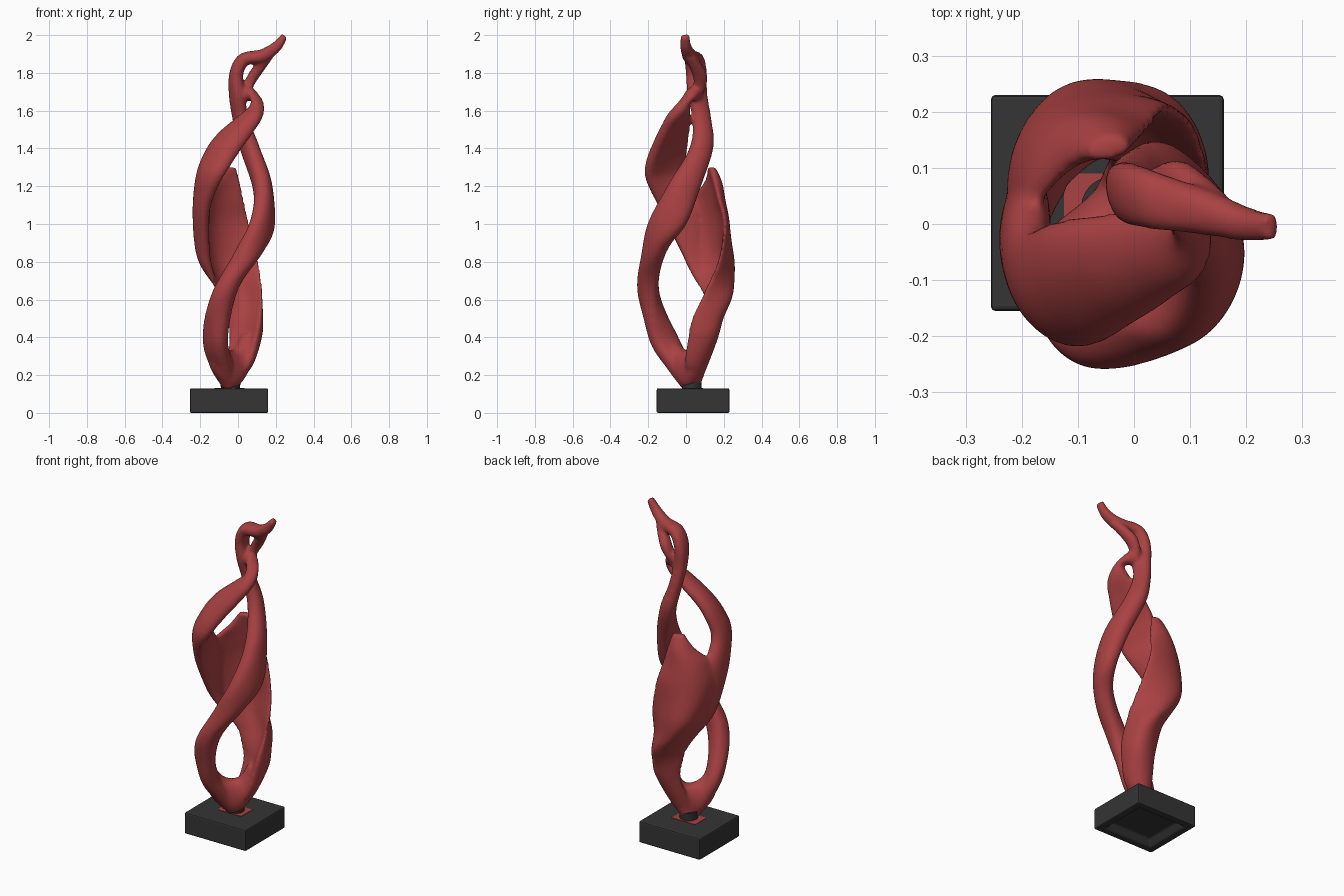
import bpy, bmesh, math
from mathutils import Vector


def material(name, rgb):
    m = bpy.data.materials.new(name)
    m.diffuse_color = (*rgb, 1)
    return m


red = material("brick red", (0.40, 0.053, 0.055))
dark = material("charcoal", (0.035, 0.035, 0.035))


def add_object(name, bm, mat):
    bmesh.ops.recalc_face_normals(bm, faces=bm.faces)
    me = bpy.data.meshes.new(name)
    bm.to_mesh(me)
    bm.free()
    me.materials.append(mat)
    ob = bpy.data.objects.new(name, me)
    bpy.context.collection.objects.link(ob)
    return ob


def spline(k, i, t):
    # Catmull-Rom between keys i and i + 1
    a, b, c, d = (k[min(max(j, 0), len(k) - 1)] for j in (i - 1, i, i + 1, i + 2))
    return [0.5 * (2 * q + (r - p) * t + (2 * p - 5 * q + 4 * r - s) * t * t
                   + (3 * q - p - 3 * r + s) * t ** 3) for p, q, r, s in zip(a, b, c, d)]


def ribbon(bm, keys, level=False, steps=8, n=32):
    # key: one edge xyz, other edge xyz, outward bulge, half thickness
    rows = [spline(keys, i, s / steps) for i in range(len(keys) - 1) for s in range(steps)]
    rows.append(list(keys[-1]))
    mids = [(Vector(r[:3]) + Vector(r[3:6])) / 2 for r in rows]
    rings = []
    for i, r in enumerate(rows):
        p, q = Vector(r[:3]), Vector(r[3:6])
        tan = mids[min(i + 1, len(mids) - 1)] - mids[max(i - 1, 0)]
        if level:
            tan = Vector((0, 0, 1))
        nor = tan.cross(q - p).normalized()
        ring = []
        for k in range(n):
            a = 2 * math.pi * k / n
            u, s = math.cos(a), math.sin(a)
            off = r[6] * (1 - u * u) + r[7] * math.copysign(abs(s) ** .75, s)
            ring.append(bm.verts.new(mids[i] + (q - p) * u / 2 + nor * off))
        rings.append(ring)
    for a, b in zip(rings, rings[1:]):
        for k in range(n):
            bm.faces.new((a[k], a[(k + 1) % n], b[(k + 1) % n], b[k]))
    bm.faces.new(rings[0])
    bm.faces.new(rings[-1])


bm = bmesh.new()

# Front strand, winding up to the pointed tip
ribbon(bm, [
    (-.01, .00, .14, -.07, .04, .14, 0, .04),
    (-.04, -.09, .25, -.13, .01, .25, .0, .05),
    (-.07, -.19, .40, -.17, -.05, .40, .0, .052),
    (.00, -.20, .65, -.14, -.18, .63, .01, .058),
    (.12, -.12, .85, -.01, -.21, .85, .01, .056),
    (.165, .00, 1.0, .08, -.20, 1.0, .01, .055),
    (.11, .08, 1.2, .13, -.10, 1.2, .01, .052),
    (.03, .14, 1.4, .09, .02, 1.4, .005, .046),
    (-.01, .13, 1.55, .04, .04, 1.55, 0, .038),
    (-.03, .11, 1.68, .02, .01, 1.68, 0, .038),
    (-.02, .11, 1.79, .00, .00, 1.79, 0, .036),
    (.02, .10, 1.87, .04, -.01, 1.87, 0, .035),
    (.12, .065, 1.895, .13, -.02, 1.885, 0, .034),
    (.20, .03, 1.94, .20, -.03, 1.93, 0, .030),
    (.245, .02, 2.0, .25, -.03, 1.995, 0, .018),
])

# Rounded saddle joining both strands above the neck
ribbon(bm, [
    (-.10, -.10, .42, -.17, -.12, .40, 0, .04),
    (-.07, -.04, .35, -.13, -.06, .22, 0, .055),
    (-.035, .01, .33, -.035, .01, .13, 0, .06),
    (-.01, .05, .35, .05, .06, .22, 0, .055),
    (.02, .08, .42, .09, .09, .40, 0, .04),
])

# Wide rear panel ending in a rounded lobe
ribbon(bm, [
    (-.08, .01, .14, -.01, .06, .14, 0, .04),
    (-.06, .08, .25, .07, .01, .25, .02, .05),
    (-.04, .13, .40, .11, .02, .40, .05, .053),
    (-.06, .13, .50, .125, .04, .50, .07, .05),
    (-.09, .11, .60, .13, .085, .60, .10, .046),
    (-.14, .05, .70, .125, .13, .70, .13, .043),
    (-.18, -.01, .82, .105, .18, .82, .145, .041),
    (-.20, -.06, 1.0, .06, .21, 1.0, .12, .038),
    (-.19, .02, 1.13, .03, .18, 1.13, .07, .036),
    (-.13, .10, 1.22, .01, .16, 1.22, .03, .032),
    (-.08, .13, 1.30, -.01, .14, 1.30, 0, .022),
], level=True)

# Left strand, rising along the panel edge and looping over to the front strand
ribbon(bm, [
    (-.13, .05, .70, -.13, .11, .70, 0, .015),
    (-.17, -.02, .84, -.18, .08, .84, .01, .036),
    (-.18, -.13, 1.06, -.18, .07, 1.08, .015, .046),
    (-.11, -.205, 1.22, -.19, -.01, 1.25, .02, .05),
    (-.06, -.21, 1.30, -.15, .00, 1.38, .02, .05),
    (.00, -.175, 1.39, -.09, .01, 1.465, .02, .048),
    (.07, -.13, 1.49, .01, .02, 1.55, .015, .043),
    (.12, -.08, 1.59, .08, .02, 1.62, 0, .037),
    (.09, .03, 1.71, .08, .01, 1.65, 0, .038),
    (.03, .07, 1.72, .02, .05, 1.66, 0, .035),
])

# Small upper strand closing the loop below the tip
ribbon(bm, [
    (.03, .09, 1.69, .04, .03, 1.69, 0, .028),
    (.055, .11, 1.74, .06, .04, 1.74, 0, .027),
    (.09, .11, 1.80, .095, .03, 1.80, 0, .03),
    (.16, .05, 1.89, .16, -.01, 1.89, 0, .028),
])

sculpture = add_object("twisted_sculpture", bm, red)
fuse = sculpture.modifiers.new("fuse", 'REMESH')
fuse.mode = 'VOXEL'
fuse.voxel_size = 0.009
fuse.use_smooth_shade = True
soft = sculpture.modifiers.new("soften", 'SMOOTH')
soft.factor = 0.5
soft.iterations = 14

# Square plinth with a stepped hollow underneath
bm = bmesh.new()
bmesh.ops.create_cube(bm, size=1)
for v in bm.verts:
    v.co = (-.0475 + v.co.x * .415, .0375 + v.co.y * .385, .065 + v.co.z * .13)
bottom = min(bm.faces, key=lambda f: f.calc_center_median().z)
bmesh.ops.inset_region(bm, faces=[bottom], thickness=.06)
bmesh.ops.inset_region(bm, faces=[bottom], thickness=.04, depth=-.04)
plinth = add_object("plinth", bm, dark)
bev = plinth.modifiers.new("soft_edges", 'BEVEL')
bev.width = .008
bev.segments = 2

# Dark neck holding the sculpture
bm = bmesh.new()
bmesh.ops.create_cone(bm, cap_ends=True, segments=24, radius1=.05, radius2=.054, depth=.06)
bmesh.ops.translate(bm, verts=bm.verts, vec=(-.04, .03, .15))
add_object("neck", bm, dark)

# Thin red foot showing around the neck
bm = bmesh.new()
bmesh.ops.create_cube(bm, size=1)
for v in bm.verts:
    v.co = (-.045 + v.co.x * .16, .035 + v.co.y * .11, .130 + v.co.z * .004)
add_object("foot_plate", bm, red)
